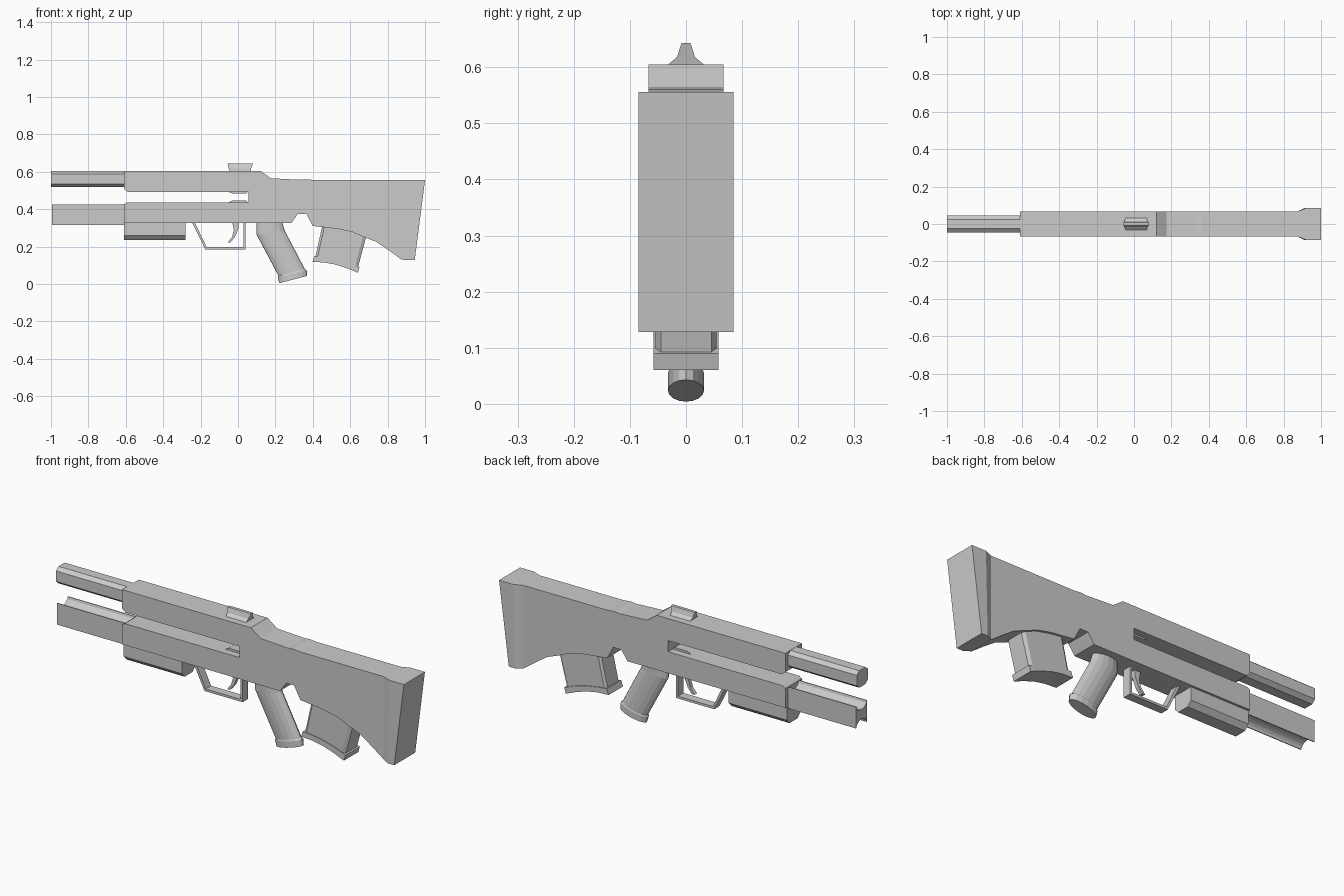
import bpy, bmesh, math


def loft(name, rings):
    """Skin a list of equal-length closed rings and cap both ends."""
    bm = bmesh.new()
    vs = [[bm.verts.new(p) for p in r] for r in rings]
    n = len(rings[0])
    for a, b in zip(vs, vs[1:]):
        for i in range(n):
            j = (i + 1) % n
            bm.faces.new((a[i], a[j], b[j], b[i]))
    bm.faces.new(vs[0])
    bm.faces.new(vs[-1])
    bmesh.ops.recalc_face_normals(bm, faces=bm.faces)
    me = bpy.data.meshes.new(name)
    bm.to_mesh(me)
    bm.free()
    ob = bpy.data.objects.new(name, me)
    bpy.context.collection.objects.link(ob)
    return ob


def slab(name, prof, half):
    """Side (x, z) profile given a thickness across y."""
    return loft(name, [[(x, y, z) for x, z in prof] for y in (-half, half)])


def bar(name, half_sec, x0, x1):
    """Mirrored (y, z) half section run along x."""
    sec = half_sec + [(-y, z) for y, z in reversed(half_sec) if y > 1e-6]
    return loft(name, [[(x, y, z) for y, z in sec] for x in (x0, x1)])


def span_ring(a, b, shape):
    """Ring lying across the line a-b in the side view; shape holds (t, y)."""
    return [(a[0] + (b[0] - a[0]) * t, y, a[1] + (b[1] - a[1]) * t) for t, y in shape]


# Receiver with the long slot between the two barrels
slab("receiver", [
    (-0.61, 0.605), (0.12, 0.605), (0.175, 0.565), (0.33, 0.557), (0.36, 0.56),
    (0.40, 0.556), (0.875, 0.556), (0.875, 0.13), (0.81, 0.177), (0.74, 0.225),
    (0.68, 0.248), (0.61, 0.278), (0.53, 0.295), (0.40, 0.31), (0.365, 0.375),
    (0.32, 0.375), (0.285, 0.325), (-0.61, 0.325), (-0.61, 0.425),
    (-0.595, 0.435), (0.055, 0.435), (0.055, 0.492), (-0.59, 0.492),
    (-0.61, 0.508)], 0.067)

# Flared butt
loft("butt", [span_ring(a, b, [(0, -w), (0, w), (1, w), (1, -w)]) for a, b, w in (
    ((0.875, 0.556), (0.875, 0.13), 0.067),
    ((0.92, 0.556), (0.91, 0.128), 0.085),
    ((1.0, 0.556), (0.945, 0.128), 0.085))])

# Upper octagonal barrel
bar("upper_barrel", [(0.025, 0.604), (0.045, 0.588), (0.045, 0.534), (0.025, 0.517)], -1.0, -0.58)

# Lower barrel with scooped top and bottom
scoop = [(0.042 * math.sin(t), 0.03 * math.cos(t))
         for t in (0, math.pi / 8, math.pi / 4, 3 * math.pi / 8, math.pi / 2)]
bar("lower_barrel",
    [(y, 0.425 - d) for y, d in scoop] + [(0.046, 0.425), (0.046, 0.315)]
    + [(y, 0.315 + d) for y, d in reversed(scoop)], -0.995, -0.58)

# Chamfered housing under the fore end
bar("fore_housing", [(0.055, 0.34), (0.055, 0.258), (0.032, 0.234)], -0.61, -0.28)

# Top sight rail and the matching small ridges inside the slot
loft("top_sight", [[(x, y, z) for x, y, z in (
    (s[0], -0.034, 0.603), (s[1], -0.016, 0.618), (s[2], -0.008, 0.643),
    (s[2], 0.008, 0.643), (s[1], 0.016, 0.618), (s[0], 0.034, 0.603))]
    for s in ((-0.045, -0.05, -0.055), (0.068, 0.07, 0.08))])
for name, z, h in (("slot_upper_ridge", 0.494, -0.010), ("slot_lower_ridge", 0.433, 0.013)):
    slab(name, [(-0.055, z), (-0.03, z + h), (0.045, z + h), (0.055, z)], 0.03)

# Trigger guard and trigger
slab("trigger_guard", [
    (-0.245, 0.327), (-0.175, 0.185), (0.041, 0.185), (0.041, 0.327),
    (0.03, 0.327), (0.03, 0.197), (-0.168, 0.197), (-0.23, 0.327)], 0.022)
slab("trigger", [
    (-0.03, 0.33), (-0.022, 0.285), (-0.033, 0.25), (-0.055, 0.222),
    (-0.04, 0.222), (-0.017, 0.25), (0.002, 0.295), (0.005, 0.33)], 0.01)

# Raked oval pistol grip with a flared foot
oval = [(0.5 - 0.5 * math.cos(k * math.pi / 8), math.sin(k * math.pi / 8)) for k in range(16)]
loft("pistol_grip", [span_ring(a, b, [(t, y * w) for t, y in oval]) for a, b, w in (
    ((0.10, 0.335), (0.235, 0.335), 0.03),
    ((0.10, 0.262), (0.25, 0.285), 0.03),
    ((0.217, 0.042), (0.357, 0.08), 0.03),
    ((0.212, 0.035), (0.367, 0.074), 0.032),
    ((0.222, 0.004), (0.370, 0.043), 0.032))])

# Magazine body with chamfered corners, then its curved foot plate
mag = [(0, -0.045), (0.05, -0.054), (0.93, -0.054), (1, -0.045)]
mag += [(t, -y) for t, y in reversed(mag)]
loft("magazine", [span_ring(a, b, mag) for a, b in (
    ((0.455, 0.33), (0.69, 0.27)), ((0.412, 0.138), (0.642, 0.09)))])
slab("magazine_foot", [
    (0.398, 0.118), (0.408, 0.147), (0.46, 0.142), (0.53, 0.13), (0.59, 0.113),
    (0.65, 0.09), (0.641, 0.06), (0.58, 0.085), (0.52, 0.104), (0.46, 0.115)], 0.058)
